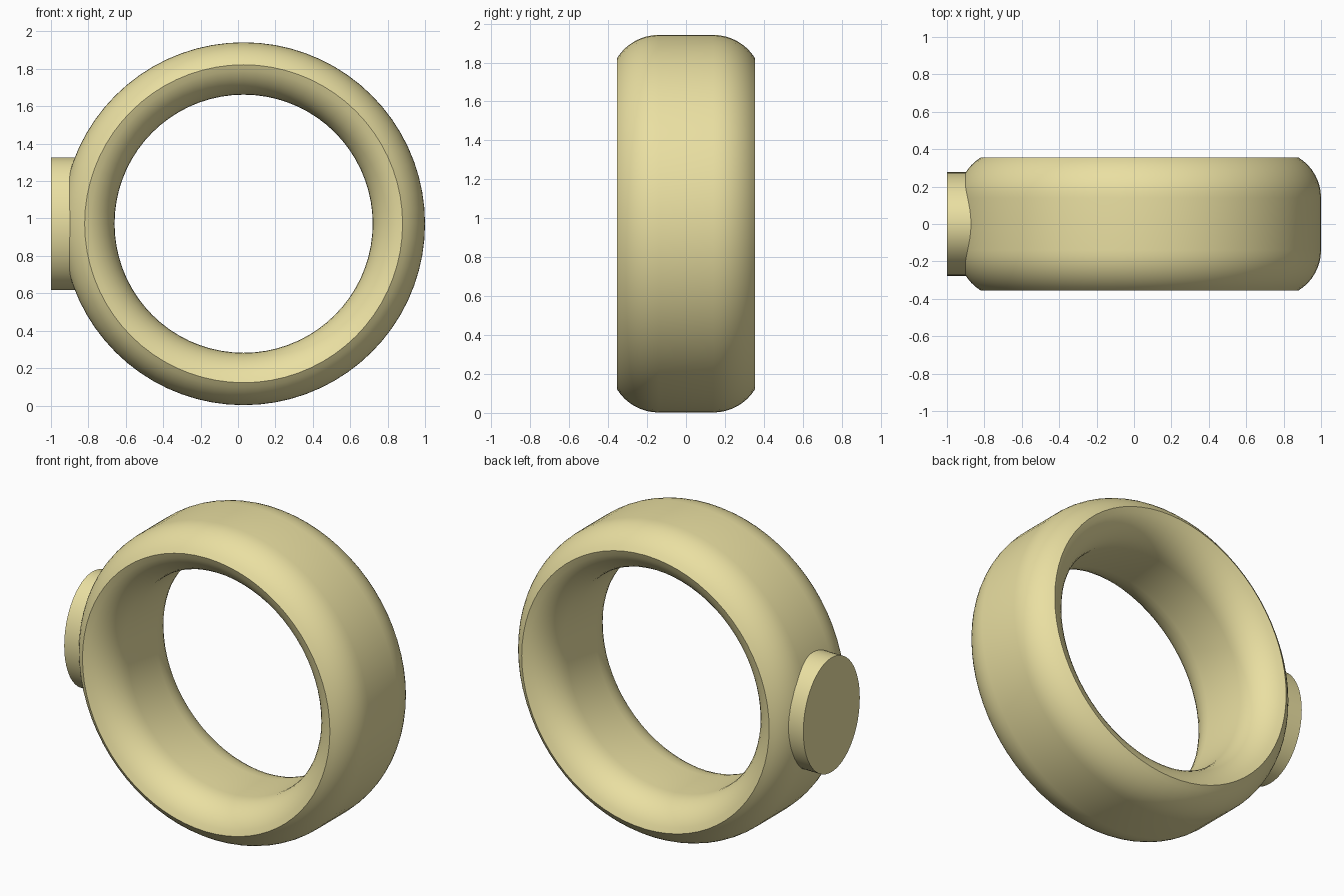
import bpy, bmesh
from math import sin, cos, pi, asin
from mathutils import Vector

if "Cube" in bpy.data.objects:
    bpy.data.objects.remove(bpy.data.objects["Cube"])

CX, CZ = 0.03, 0.972
R_OUT, R_IN, R_RIDGE = 0.97, 0.69, 0.85   # outer wall, bore, side ridge
HALF, FLAT = 0.355, 0.14                   # half width, half width of flat band


def finish(bm, name, angle):
    bmesh.ops.recalc_face_normals(bm, faces=bm.faces[:])
    mesh = bpy.data.meshes.new(name)
    bm.to_mesh(mesh)
    bm.free()
    ob = bpy.data.objects.new(name, mesh)
    bpy.context.collection.objects.link(ob)
    mat = bpy.data.materials.get("pale_gold") or bpy.data.materials.new("pale_gold")
    mat.diffuse_color = (0.82, 0.74, 0.36, 1)
    mat.use_nodes = True
    mat.node_tree.nodes["Principled BSDF"].inputs["Base Color"].default_value = mat.diffuse_color
    mesh.materials.append(mat)
    bpy.ops.object.select_all(action='DESELECT')
    ob.select_set(True)
    bpy.context.view_layer.objects.active = ob
    bpy.ops.object.shade_smooth_by_angle(angle=angle)
    return ob


def shoulder(r_start, r_end, n=8):
    """Arc tangent to the wall at r_start, ending on the ridge at r_end."""
    w, d = HALF - FLAT, abs(r_end - r_start)
    rad = (w * w + d * d) / (2 * d)
    sweep = asin(min(1, w / rad))
    sign = 1 if r_end > r_start else -1
    return [(r_start + sign * rad * (1 - cos(sweep * i / n)),
             FLAT + rad * sin(sweep * i / n)) for i in range(n + 1)]


# Band: closed (radius, y) section revolved around the y axis
half = shoulder(R_OUT, R_RIDGE) + shoulder(R_IN, R_RIDGE)[-2::-1]
section = half + [(r, -y) for r, y in reversed(half)]
N = 72
bm = bmesh.new()
rings = [[bm.verts.new((CX + r * cos(2 * pi * i / N), y, CZ + r * sin(2 * pi * i / N)))
          for r, y in section] for i in range(N)]
for i in range(N):
    a, b = rings[i], rings[(i + 1) % N]
    for j in range(len(section)):
        k = (j + 1) % len(section)
        bm.faces.new((a[j], a[k], b[k], b[j]))
finish(bm, "ring_band", 0.7)

# Oval flat-topped setting on the left side
M = 64
bm = bmesh.new()
lower = [bm.verts.new((-1.0, 0.277 * cos(2 * pi * i / M), CZ + 0.355 * sin(2 * pi * i / M)))
         for i in range(M)]
face = bm.faces.new(lower)
ext = bmesh.ops.extrude_face_region(bm, geom=[face], use_keep_orig=True)
bmesh.ops.translate(bm, vec=Vector((0.2, 0, 0)),
                    verts=[v for v in ext["geom"] if isinstance(v, bmesh.types.BMVert)])
finish(bm, "oval_setting", 0.6)
